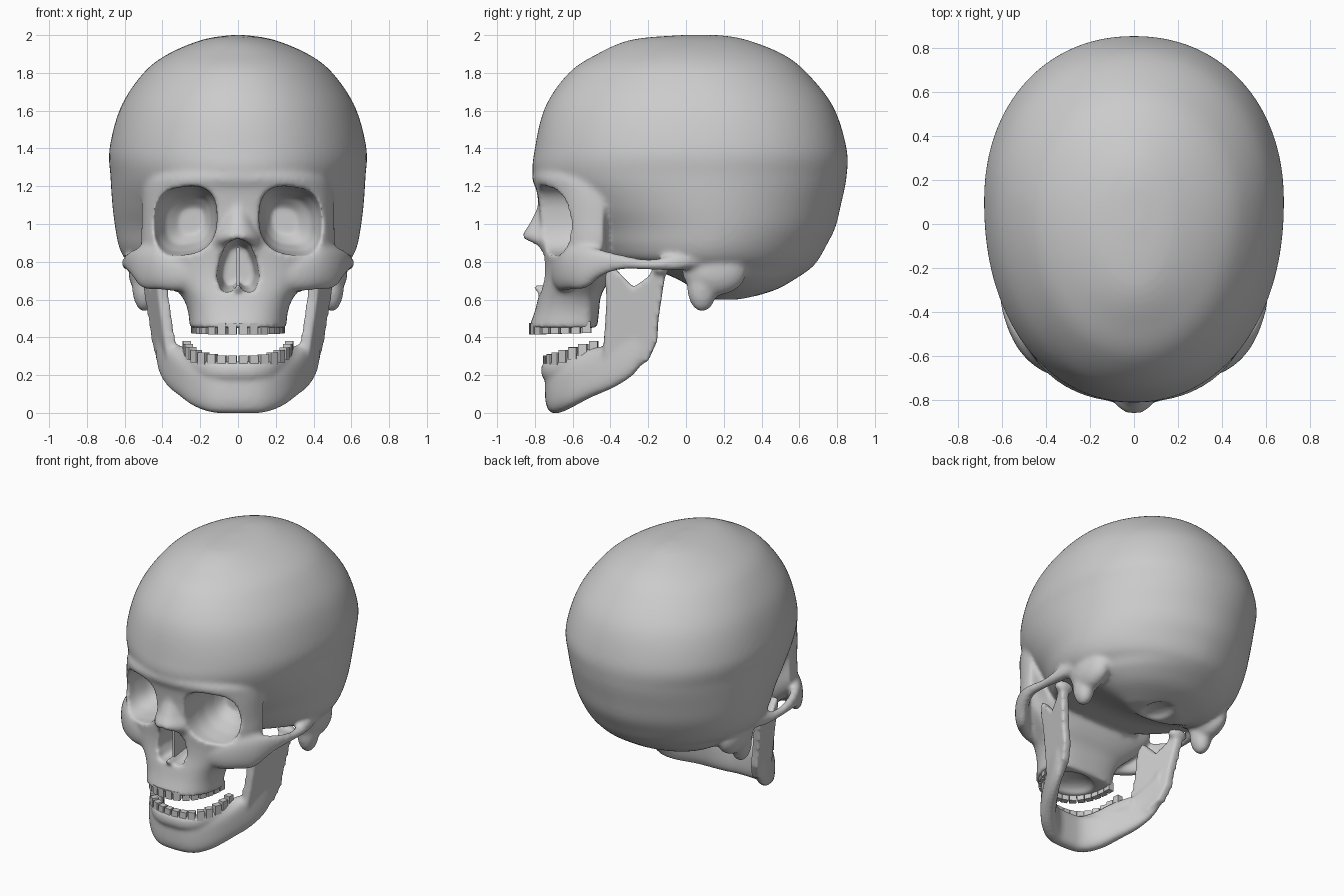
import bpy, bmesh, math
from mathutils import Vector, Matrix

if "Cube" in bpy.data.objects:
    bpy.data.objects.remove(bpy.data.objects["Cube"])

Z = Vector((0, 0, 1))


def dense(rows, k=6):
    """Catmull-Rom refinement of a list of number tuples."""
    out = []
    for i in range(len(rows) - 1):
        a, b = rows[max(i - 1, 0)], rows[i]
        c, d = rows[i + 1], rows[min(i + 2, len(rows) - 1)]
        for j in range(k):
            t = j / k
            out.append([0.5 * (2 * q + (r - p) * t + (2 * p - 5 * q + 4 * r - s) * t * t
                               + (3 * q - p - 3 * r + s) * t ** 3)
                        for p, q, r, s in zip(a, b, c, d)])
    return out + [list(rows[-1])]


def oval(n, k=96):
    pw = lambda v: math.copysign(abs(v) ** (2 / n), v)
    return [(pw(math.cos(2 * math.pi * i / k)), pw(math.sin(2 * math.pi * i / k))) for i in range(k)]


def loft(bm, rings):
    vs = [[bm.verts.new(p) for p in r] for r in rings]
    k = len(vs[0])
    for a, b in zip(vs, vs[1:]):
        for i in range(k):
            bm.faces.new((a[i], a[(i + 1) % k], b[(i + 1) % k], b[i]))
    bm.faces.new(vs[0])
    bm.faces.new(vs[-1])


def stack(bm, rows):
    """Horizontal ovals: z, half width, front y, widest y, back y, squareness."""
    loft(bm, [[(w * u, m + v * ((b - m) if v > 0 else (m - f)), z) for u, v in oval(n)]
              for z, w, f, m, b, n in dense(rows)])


def tube(bm, rows, n, side):
    """Bar along a path: x, y, z, half thickness, half height."""
    rows, rings = dense(rows), []
    for i, (x, y, z, h, v) in enumerate(rows):
        a, b = rows[max(i - 1, 0)], rows[min(i + 1, len(rows) - 1)]
        s = Vector((b[1] - a[1], a[0] - b[0], 0)).normalized()
        ring = [Vector((x, y, z)) + s * h * p + Z * v * q for p, q in oval(n, 32)]
        rings.append([(side * p.x, p.y, p.z) for p in ring])
    loft(bm, rings)


def ball(bm, c, r):
    bmesh.ops.create_uvsphere(bm, u_segments=32, v_segments=20, radius=1,
                              matrix=Matrix.Translation(c) @ Matrix.Diagonal((*r, 1)))


def box(bm, c, size, turn=0):
    bmesh.ops.create_cube(bm, size=1, matrix=Matrix.Translation(c) @ Matrix.Rotation(turn, 4, 'Z')
                          @ Matrix.Diagonal((*size, 1)))


def finish(bm, name):
    bmesh.ops.recalc_face_normals(bm, faces=bm.faces[:])
    me = bpy.data.meshes.new(name)
    bm.to_mesh(me)
    bm.free()
    ob = bpy.data.objects.new(name, me)
    bpy.context.collection.objects.link(ob)
    return ob


def sculpt(ob, voxel, rounds, cutter=None):
    """Fuse the overlapping shells, carve, soften."""
    def remesh():
        m = ob.modifiers.new("fuse", 'REMESH')
        m.mode, m.voxel_size = 'VOXEL', voxel
    remesh()
    if cutter:
        m = ob.modifiers.new("carve", 'BOOLEAN')
        m.operation, m.object, m.solver = 'DIFFERENCE', cutter, 'EXACT'
        remesh()
    m = ob.modifiers.new("soften", 'SMOOTH')
    m.factor, m.iterations = 0.5, rounds
    bpy.context.view_layer.objects.active = ob
    for m in list(ob.modifiers):
        bpy.ops.object.modifier_apply(modifier=m.name)
    for p in ob.data.polygons:
        p.use_smooth = True


# Braincase
bm = bmesh.new()
stack(bm, [(2.0, .04, -.03, .08, .18, 2), (1.975, .19, -.29, .05, .32, 2), (1.9, .37, -.47, .05, .51, 2),
           (1.8, .5, -.62, .07, .64, 2.02), (1.62, .62, -.745, .09, .78, 2.1), (1.4, .68, -.8, .1, .85, 2.15),
           (1.25, .675, -.805, .1, .85, 2.08), (1.1, .665, -.7, .12, .82, 1.98), (.98, .65, -.6, .14, .79, 1.9),
           (.88, .63, -.54, .13, .74, 1.87), (.81, .595, -.46, .12, .70, 1.87), (.765, .54, -.2, .13, .66, 1.9),
           (.71, .47, -.05, .18, .58, 2), (.65, .35, .05, .23, .47, 2), (.6, .2, .12, .2, .3, 2)])
# Brow, midface and upper jaw
stack(bm, [(1.34, .38, -.77, -.44, -.3, 2.2), (1.25, .48, -.815, -.43, -.33, 2.2),
           (1.17, .505, -.79, -.435, -.39, 2.2), (1.0, .51, -.77, -.44, -.41, 2.2),
           (.88, .51, -.76, -.45, -.40, 2.2), (.78, .46, -.755, -.48, -.39, 2.2),
           (.7, .38, -.76, -.5, -.41, 2.4), (.62, .30, -.78, -.53, -.45, 2.5),
           (.54, .265, -.8, -.54, -.46, 2.5), (.45, .257, -.832, -.54, -.47, 2.4)])
# Nasal bridge and spine
stack(bm, [(1.22, .07, -.78, -.68, -.6, 2), (1.1, .07, -.785, -.68, -.6, 2), (1.0, .095, -.83, -.69, -.6, 2),
           (.93, .13, -.866, -.7, -.6, 2), (.87, .15, -.79, -.68, -.6, 2), (.78, .17, -.755, -.68, -.6, 2)])
ball(bm, (0, -.77, .665), (.03, .04, .025))
for s in (1, -1):
    # Cheekbone and arch, mastoid
    tube(bm, [(.22, -.66, .73, .06, .08), (.33, -.645, .75, .055, .105), (.42, -.605, .77, .053, .118),
              (.495, -.535, .77, .046, .112), (.552, -.44, .795, .034, .068), (.583, -.33, .797, .029, .038),
              (.586, -.2, .785, .026, .03), (.57, -.06, .795, .04, .04), (.55, .06, .82, .04, .05)], 2.2, s)
    ball(bm, (s * .495, .15, .75), (.085, .17, .13))
    ball(bm, (s * .495, .085, .67), (.066, .08, .135))
skull = finish(bm, "skull")

# Cutters: eye sockets, nose opening, palate, spinal opening
bm = bmesh.new()
for s in (1, -1):
    loft(bm, [[(s * (cx + .172 * k * u), y, 1.017 + .18 * k * v - .02 * k * u) for u, v in oval(2.6)]
              for y, k, cx in [(-1, 1, .284), (-.66, 1, .284), (-.56, .9, .275), (-.46, .7, .265), (-.4, .4, .245)]])
half = [(0, .925), (.06, .9), (.098, .81), (.114, .72), (.085, .64), (.035, .64), (0, .68)]
pear = half + [(-x, z) for x, z in half[-2:0:-1]]
loft(bm, [[(x * k, y, .77 + (z - .77) * k) for x, z in pear] for y, k in [(-1, 1), (-.72, 1), (-.56, .75)]])
ball(bm, (0, -.64, .44), (.165, .13, .07))
ball(bm, (0, .24, .59), (.1, .13, .05))
cutter = finish(bm, "cutter")
cutter.hide_render = True
sculpt(skull, .013, 7, cutter)
bpy.data.objects.remove(cutter)

# Nasal septum
bm = bmesh.new()
box(bm, (0, -.65, .76), (.014, .16, .23))
finish(bm, "nasal_septum")

# Lower jaw: body, tooth ridge, ramus plate, condyle
bm = bmesh.new()
ramus = [(-.44, .3), (-.43, .45), (-.42, .6), (-.43, .72), (-.4, .79), (-.36, .75), (-.28, .665),
         (-.2, .72), (-.17, .77), (-.1, .77), (-.115, .7), (-.145, .5), (-.152, .38), (-.2, .275), (-.3, .22)]
for s in (1, -1):
    tube(bm, [(-.06, -.69, .125, .055, .127), (.06, -.69, .125, .055, .127), (.14, -.665, .13, .055, .127),
              (.22, -.6, .155, .052, .122), (.29, -.5, .2, .047, .117), (.355, -.38, .26, .04, .125),
              (.395, -.28, .33, .035, .13), (.41, -.22, .4, .03, .12)], 2.8, s)
    tube(bm, [(-.05, -.73, .225, .035, .05), (.06, -.73, .225, .035, .05), (.145, -.695, .23, .035, .05),
              (.21, -.62, .255, .037, .05), (.265, -.51, .29, .038, .05), (.32, -.4, .31, .035, .05)], 2.4, s)
    loft(bm, [[(s * (.383 + .13 * (z - .3) + .25 * (y + .3) + t), y, z) for y, z in ramus] for t in (-.03, .03)])
    ball(bm, (s * .48, -.135, .765), (.07, .045, .04))
sculpt(finish(bm, "lower_jaw"), .012, 10)


def teeth(name, rx, front, back, count, z_mid, height):
    """Row of teeth spaced evenly along a U-shaped arch."""
    arch = [(rx * u, back + (back - front) * -v) for u, v in oval(2.3, 800)[:401]]
    dist = [0]
    for a, b in zip(arch, arch[1:]):
        dist.append(dist[-1] + math.dist(a, b))
    bm = bmesh.new()
    step = dist[-1] / count
    for i in range(count):
        j = next(k for k, d in enumerate(dist) if d >= (i + .5) * step)
        (x, y), p, q = arch[j], arch[max(j - 3, 0)], arch[min(j + 3, 400)]
        box(bm, (x, y, z_mid(y)), (step * .84, .042, height), math.atan2(q[1] - p[1], q[0] - p[0]))
    finish(bm, name)


# Teeth
teeth("upper_teeth", .228, -.808, -.5, 16, lambda y: .445 + .03 * (y + .8), .06)
teeth("lower_teeth", .272, -.735, -.46, 16, lambda y: .27 + .32 * (y + .735), .065)
